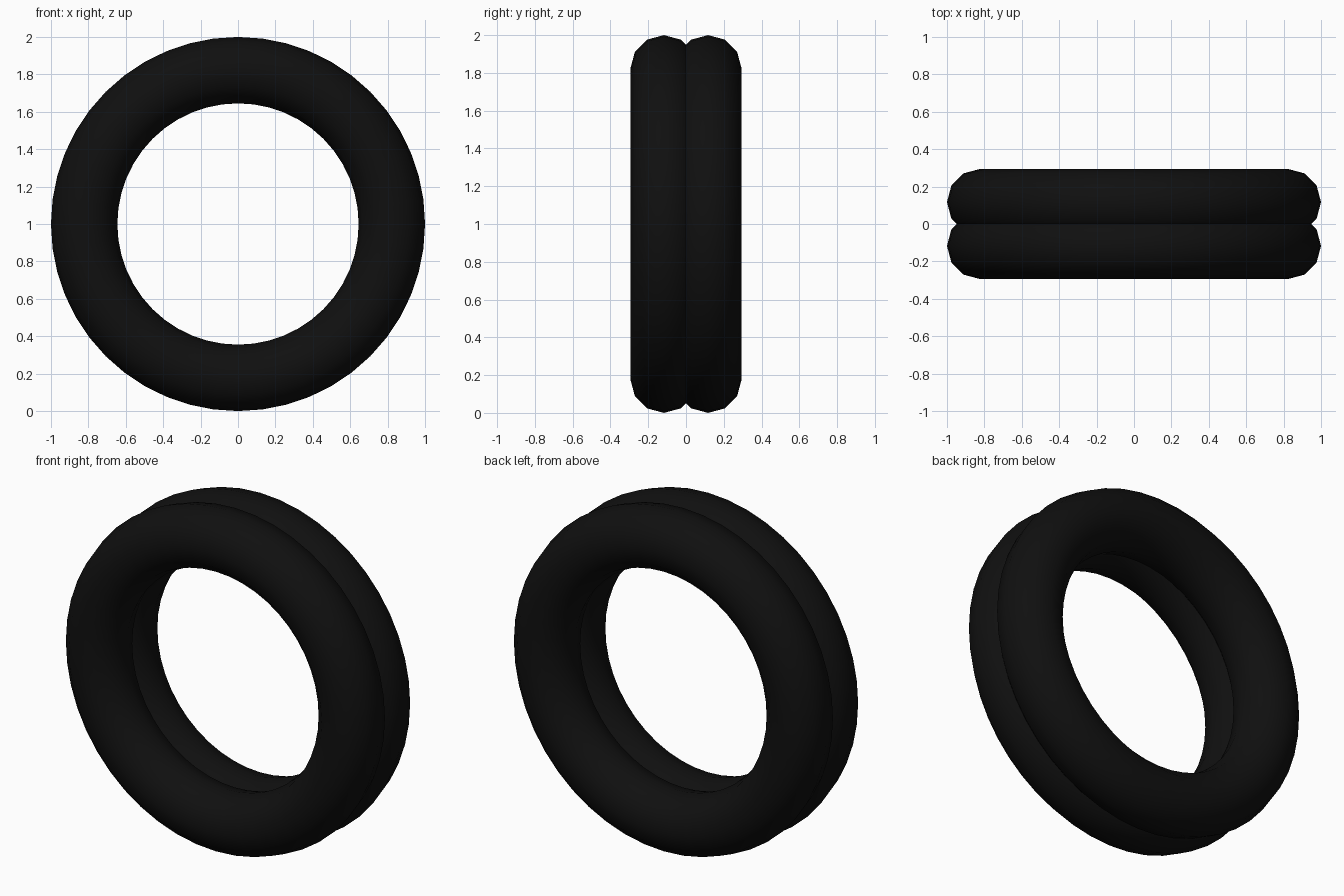
import bpy
from math import radians

if "Cube" in bpy.data.objects:
    bpy.data.objects.remove(bpy.data.objects["Cube"])

MINOR = 0.1775
MAJOR = 1.0 - MINOR

# Black rubber
rubber = bpy.data.materials.new("black_rubber")
rubber.diffuse_color = (0.005, 0.005, 0.005, 1)
rubber.use_nodes = True
rubber.node_tree.nodes["Principled BSDF"].inputs["Base Color"].default_value = rubber.diffuse_color

# Twin tyres, side by side and slightly overlapping at the middle
for name, side in (("front_tyre", -1), ("back_tyre", 1)):
    bpy.ops.mesh.primitive_torus_add(
        major_segments=48, minor_segments=12,
        major_radius=MAJOR, minor_radius=MINOR,
        location=(0, side * 0.117, 1), rotation=(radians(90), 0, 0))
    tyre = bpy.context.object
    tyre.name = name
    tyre.data.materials.append(rubber)
    bpy.ops.object.shade_smooth()
